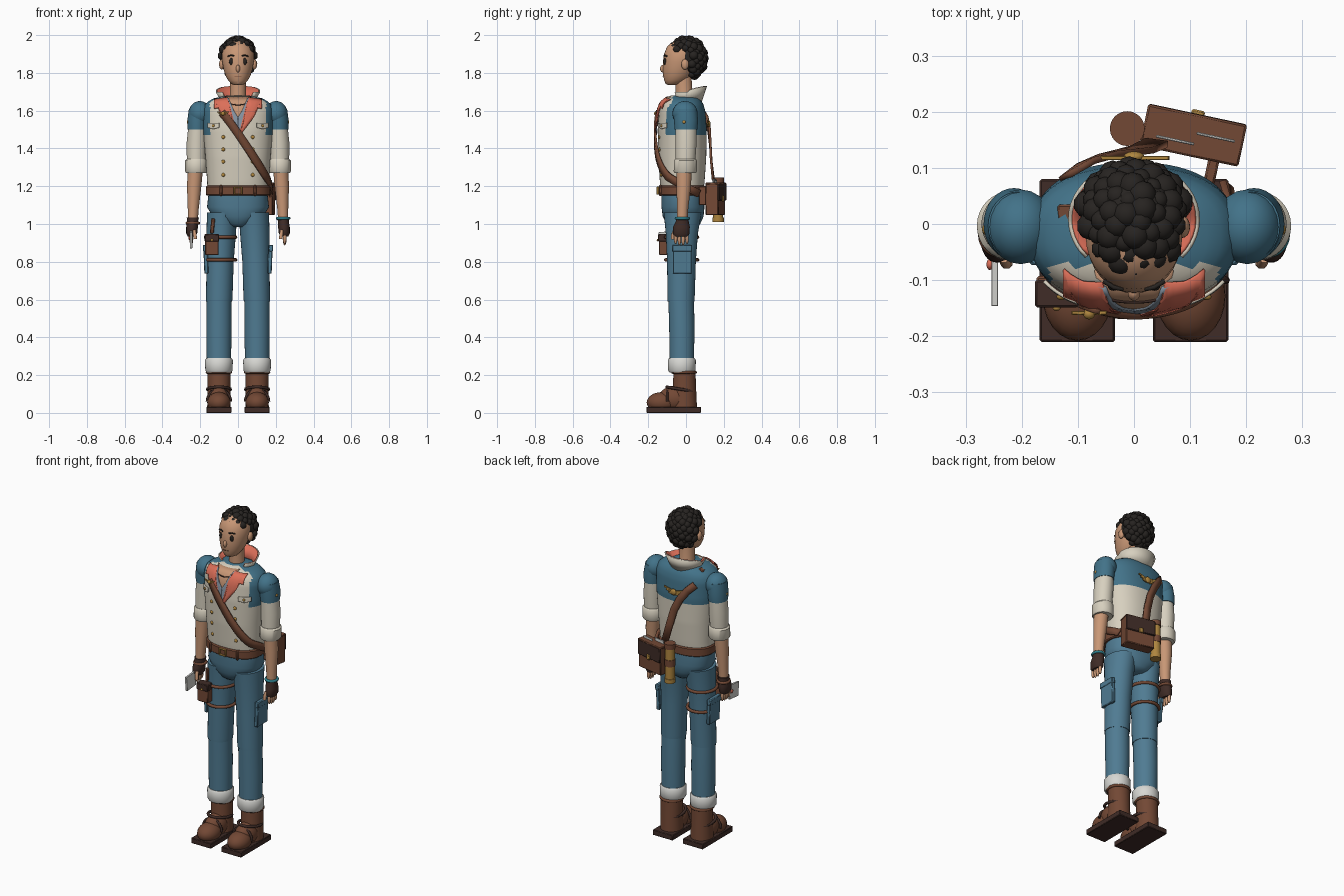
import bpy, bmesh, math
from math import sin, cos, pi, radians
from mathutils import Vector, Matrix

if "Cube" in bpy.data.objects:
    bpy.data.objects.remove(bpy.data.objects["Cube"])

COL = dict(blue=(.055, .17, .25), denim=(.08, .20, .29), cream=(.68, .63, .52), brown=(.17, .065, .035),
           dark=(.05, .025, .02), skin=(.58, .31, .18), coral=(.72, .16, .10), gold=(.43, .24, .05),
           hair=(.02, .017, .015), white=(.68, .68, .65), teal=(.03, .22, .27), shirt=(.25, .31, .38))
MAT = {}
for k, c in COL.items():
    MAT[k] = bpy.data.materials.new(k)
    MAT[k].diffuse_color = (*c, 1)


def finish(name, bm, mat, solid=0):
    bmesh.ops.recalc_face_normals(bm, faces=bm.faces)
    me = bpy.data.meshes.new(name)
    bm.to_mesh(me)
    bm.free()
    me.materials.append(MAT[mat])
    me.shade_smooth()
    me.set_sharp_from_angle(angle=radians(40))
    ob = bpy.data.objects.new(name, me)
    bpy.context.collection.objects.link(ob)
    if solid:
        m = ob.modifiers.new("thickness", 'SOLIDIFY')
        m.thickness, m.offset = solid, 0
    return ob


def loft(name, rings, mat, seg=32, n=2):
    """rings of (cx, cy, z, rx, ry), superellipse exponent n"""
    bm = bmesh.new()
    se = lambda c: math.copysign(abs(c) ** (2 / n), c)
    R = [[bm.verts.new((cx + rx * se(cos(2 * pi * i / seg)), cy + ry * se(sin(2 * pi * i / seg)), z))
          for i in range(seg)] for cx, cy, z, rx, ry in rings]
    for a, b in zip(R, R[1:]):
        for i in range(seg):
            j = (i + 1) % seg
            bm.faces.new((a[i], a[j], b[j], b[i]))
    bm.faces.new(R[0])
    bm.faces.new(R[-1])
    return finish(name, bm, mat)


def ball(name, c, r, mat, seg=20):
    bm = bmesh.new()
    bmesh.ops.create_uvsphere(bm, u_segments=seg, v_segments=seg * 2 // 3, radius=1,
                              matrix=Matrix.Translation(c) @ Matrix.Diagonal((*r, 1)))
    return finish(name, bm, mat)


def box(name, c, s, mat, rot=(0, 0, 0), bev=.004):
    bm = bmesh.new()
    bmesh.ops.create_cube(bm, size=1, matrix=Matrix.Diagonal((*s, 1)))
    if bev:
        bmesh.ops.bevel(bm, geom=bm.edges[:], offset=min(bev, min(s) * .3), segments=1, affect='EDGES')
    ob = finish(name, bm, mat)
    ob.location, ob.rotation_euler = c, rot
    return ob


def tube(name, pts, r, mat, cyclic=False):
    cu = bpy.data.curves.new(name, 'CURVE')
    cu.dimensions, cu.bevel_depth, cu.bevel_resolution, cu.use_fill_caps = '3D', r, 2, True
    sp = cu.splines.new('POLY')
    sp.points.add(len(pts) - 1)
    for p, q in zip(sp.points, pts):
        p.co = (*q, 1)
    sp.use_cyclic_u = cyclic
    cu.materials.append(MAT[mat])
    ob = bpy.data.objects.new(name, cu)
    bpy.context.collection.objects.link(ob)


def hoop(name, c, rx, ry, r, mat, tilt=0):
    tube(name, [(c[0] + rx * cos(a), c[1] + ry * sin(a), c[2] + tilt * sin(a))
                for a in [2 * pi * i / 28 for i in range(28)]], r, mat, True)


# torso section: (z, rx, ry), used both for the body and for placing things on it
KEYS = [(1.17, .162, .112), (1.22, .163, .118), (1.35, .172, .127), (1.5, .185, .13),
        (1.6, .187, .122), (1.64, .172, .11), (1.665, .13, .09), (1.68, .06, .06)]
CY, N = -.02, 2.3


def section(z):
    for a, b in zip(KEYS, KEYS[1:]):
        if z <= b[0]:
            t = max(0, (z - a[0]) / (b[0] - a[0]))
            return [a[k] + t * (b[k] - a[k]) for k in (1, 2)]
    return KEYS[-1][1:]


def surf(x, z, off=0, side=-1):
    rx, ry = section(z)
    t = min(abs(x) / rx, .985)
    return Vector((x, CY + side * (ry * (1 - t ** N) ** (1 / N) + off), z))


def patch(name, poly, off, mat, side=-1):
    bm = bmesh.new()
    bm.faces.new([bm.verts.new((x, 0, z)) for x, z in poly])
    bmesh.ops.triangulate(bm, faces=bm.faces[:])
    bmesh.ops.subdivide_edges(bm, edges=bm.edges[:], cuts=5, use_grid_fill=True)
    for v in bm.verts:
        v.co = surf(v.co.x, v.co.z, off, side)
    return finish(name, bm, mat, .006)


def ribbon(name, pts, w, mat):
    bm = bmesh.new()
    rows = []
    for i, p in enumerate(pts):
        t = (pts[min(i + 1, len(pts) - 1)] - pts[max(i - 1, 0)]).normalized()
        nrm = Vector((p.x / .17 ** 2, (p.y - CY) / .125 ** 2, 0)).normalized()
        s = t.cross(nrm).normalized() * w / 2
        rows.append((bm.verts.new(p + s), bm.verts.new(p - s)))
    for a, b in zip(rows, rows[1:]):
        bm.faces.new((a[0], a[1], b[1], b[0]))
    return finish(name, bm, mat, .012)


# torso: cream vest with a blue yoke over shoulders and back
zs = [1.17 + .51 * i / 34 for i in range(35)]
torso = loft("torso", [(0, CY, z, *section(z)) for z in zs], "cream", 64, N)
torso.data.materials.append(MAT["blue"])
for p in torso.data.polygons:
    x, y, z = p.center
    if z > 1.47 and (y > -.07 or abs(x) > .15):
        p.material_index = 1

# open neck, lapels, collar
patch("chest_skin", [(-.07, 1.672), (.07, 1.672), (0, 1.52)], .004, "skin")
for s in (-1, 1):
    patch("shirt_edge", [(s * .075, 1.665), (s * .05, 1.665), (s * .022, 1.6), (0, 1.565), (0, 1.47)], .008, "shirt")
    patch("lapel", [(s * .055, 1.67), (s * .125, 1.66), (s * .125, 1.61), (s * .1, 1.615),
                    (s * .08, 1.56), (s * .004, 1.46), (s * .03, 1.54)], .013, "coral")
tube("necklace", [surf(x / 100, 1.645 - .015 * cos(x / 4), .006) for x in range(-6, 7)], .003, "dark")
for name, d, mat in (("collar_outer", 0, "cream"), ("collar_inner", .006, "coral")):
    bm = bmesh.new()
    rows = []
    for i in range(33):
        a = radians(-42 + 264 * i / 32)
        rows.append([bm.verts.new(((r - d) * cos(a), .008 + (q - d) * sin(a), z))
                     for r, q, z in ((.078, .07, 1.64), (.115, .1, 1.698 + .032 * max(0, sin(a + 0)) ** .5))])
    for a, b in zip(rows, rows[1:]):
        bm.faces.new((a[0], a[1], b[1], b[0]))
    finish(name, bm, mat, .006)

# vest buttons and chest pocket flaps
for s in (-1, 1):
    for z in (1.26, 1.33, 1.395, 1.46):
        ball("vest_button", surf(s * .078, z), (.01, .007, .01), "gold", 12)
    patch("chest_flap", [(s * .1, 1.535), (s * .16, 1.535), (s * .16, 1.51), (s * .13, 1.503), (s * .1, 1.51)],
          .007, "cream")
    ball("flap_button", surf(s * .13, 1.52, .01), (.008, .006, .008), "gold", 12)

# head, face
loft("head", [(0, y, z, rx, ry) for y, z, rx, ry in (
    (-.075, 1.735, .02, .02), (-.066, 1.742, .036, .042), (-.055, 1.76, .052, .06), (-.045, 1.785, .066, .076),
    (-.036, 1.82, .077, .088), (-.028, 1.86, .084, .094), (-.022, 1.9, .086, .094), (-.02, 1.94, .072, .08),
    (-.02, 1.97, .035, .04))], "skin")
loft("neck", [(0, -.005, 1.63, .052, .052), (0, -.01, 1.68, .042, .044), (0, -.015, 1.79, .042, .044)], "skin")
ball("nose", (0, -.123, 1.822), (.011, .014, .02), "skin")
tube("mouth", [(x / 1000, -.122 + abs(x) / 4000, 1.782) for x in (-18, 0, 18)], .002, "brown")
for s in (-1, 1):
    ball("eye", (s * .036, -.111, 1.86), (.011, .008, .019), "hair", 16)
    tube("eyebrow", [(s * .02, -.116, 1.889), (s * .036, -.113, 1.894), (s * .054, -.102, 1.888)], .004, "hair")
    ball("ear", (s * .086, -.005, 1.845), (.014, .02, .028), "skin", 16)

# curly hair: a cap covered with ball curls
ball("hair_cap", (0, .024, 1.885), (.092, .078, .1), "hair")
bm = bmesh.new()
for i in range(150):
    v = 1 - 2 * (i + .5) / 150
    a, h = i * 2.39996, math.sqrt(1 - v * v)
    c = Vector((.088 * h * cos(a), .004 + .094 * h * sin(a), 1.877 + .099 * v))
    if c.z > 1.918 or (c.y > .03 and c.z > 1.77):
        bmesh.ops.create_icosphere(bm, subdivisions=2, radius=.022 + .004 * sin(i * 7),
                                   matrix=Matrix.Translation(c))
finish("hair_curls", bm, "hair")

for s in (-1, 1):
    # arm
    ball("shoulder", (s * .202, -.005, 1.585), (.06, .067, .066), "blue")
    loft("sleeve_upper", [(s * .208, -.003, 1.61, .052, .06), (s * .214, 0, 1.55, .054, .064),
                          (s * .216, 0, 1.5, .052, .06)], "blue")
    loft("sleeve_lower", [(s * .215, 0, 1.515, .048, .056), (s * .219, 0, 1.43, .053, .056),
                          (s * .221, -.003, 1.33, .05, .052)], "cream")
    loft("sleeve_cuff", [(s * .221, -.004, 1.27, .054, .056), (s * .221, -.004, 1.278, .059, .061),
                         (s * .221, -.003, 1.335, .059, .061), (s * .22, -.003, 1.345, .05, .054)], "cream")
    loft("forearm", [(s * .225, -.01, 1.3, .04, .042), (s * .232, -.012, 1.2, .038, .038),
                     (s * .237, -.018, 1.08, .029, .03), (s * .24, -.02, 1.0, .026, .028)], "skin")
    loft("glove", [(s * .246, -.025, .935, .02, .036), (s * .245, -.025, .95, .029, .044),
                   (s * .243, -.024, .985, .031, .044), (s * .24, -.02, 1.015, .029, .034),
                   (s * .239, -.019, 1.035, .033, .034)], "dark")
    hoop("wrist_band", (s * .239, -.019, 1.03 if s > 0 else 1.005), .031, .033, .008, "teal" if s > 0 else "brown")
    for k in range(4):
        y = -.055 + .02 * k
        ball("finger", (s * .247, y, .925 - .006 * (k in (1, 2))), (.01, .0095, .032), "skin", 12)
    tube("thumb", [(s * .232, -.06, .965), (s * .228, -.07, .94), (s * .226, -.07, .92)], .01, "skin")
    ball("shoulder_button", (s * .263, -.01, 1.54), (.008, .01, .01), "gold", 12)

    # leg
    loft("thigh", [(s * .1, -.026, .59, .069, .071), (s * .099, -.026, .61, .07, .072),
                   (s * .095, -.024, .8, .072, .076), (s * .089, -.022, .95, .078, .085),
                   (s * .084, -.018, 1.06, .08, .1)], "denim")
    loft("shin", [(s * .101, -.022, .26, .064, .064), (s * .101, -.022, .45, .067, .067),
                  (s * .1, -.026, .62, .066, .068)], "denim")
    loft("trouser_cuff", [(s * .101, -.022, .215, .066, .066), (s * .101, -.022, .225, .072, .073),
                          (s * .101, -.022, .28, .074, .074), (s * .101, -.022, .29, .067, .067)], "white")
    box("cargo_pocket", (s * .17, -.02, .812), (.022, .1, .15), "denim", (0, s * .04, 0))
    box("pocket_flap", (s * .174, -.02, .872), (.024, .106, .035), "denim", (0, s * .04, 0))

    # boot
    box("boot_sole", (s * .101, -.065, .016), (.134, .29, .032), "dark", bev=.003)
    loft("boot_shaft", [(s * .101, -.01, .03, .062, .068), (s * .101, -.008, .12, .06, .062),
                        (s * .101, -.008, .225, .062, .058)], "brown")
    ball("boot_toe", (s * .101, -.128, .055), (.062, .08, .055), "brown", 24)
    ball("boot_instep", (s * .101, -.06, .075), (.058, .085, .068), "brown", 24)
    hoop("boot_rim", (s * .101, -.01, .215), .062, .06, .008, "brown")
    hoop("ankle_strap", (s * .101, -.028, .125), .061, .074, .008, "dark", -.012)
    tube("instep_strap", [(s * .101 + .063 * cos(a), -.1, .06 + .065 * sin(a))
                          for a in [pi * i / 12 for i in range(13)]], .007, "dark")

# hips, belt
loft("hips", [(0, -.015, .985, .04, .07), (0, -.015, 1.0, .075, .09), (0, -.015, 1.04, .135, .108),
              (0, -.016, 1.09, .164, .114), (0, -.018, 1.17, .155, .112)], "denim", 48, N)
loft("belt", [(0, CY, 1.15, .165, .118), (0, CY, 1.155, .17, .124), (0, CY, 1.197, .17, .124),
              (0, CY, 1.203, .164, .118)], "brown", 48, N)
for x, w, h in ((-.02, .007, .042), (.02, .007, .042)):
    box("buckle_side", (x, -.149, 1.177), (w, .012, h), "gold")
for z in (1.159, 1.195):
    box("buckle_bar", (0, -.149, z), (.046, .012, .007), "gold")
for x in (-.09, .09):
    box("belt_loop", (x, -.135, 1.177), (.014, .014, .058), "brown", (0, 0, 3 * x))

# cross-body strap
ribbon("strap_front", [surf(-.085 + .247 * t, 1.59 - .36 * t ** 1.1, .014) for t in [i / 20 for i in range(21)]]
       + [Vector((.178, .01, 1.19)), Vector((.165, .07, 1.16))], .042, "brown")
ribbon("strap_back", [Vector(p) for p in ((-.12, .085, 1.59), (-.085, .108, 1.555), (-.045, .122, 1.5),
       (-.01, .128, 1.43), (.015, .133, 1.34), (.04, .145, 1.23))], .042, "brown")
box("strap_shoulder_tab", (-.12, .02, 1.655), (.03, .03, .02), "brown", (0, -.4, 0))

# gold winged clasps on chest and back
for name, c, side in (("chest_pin", surf(-.08, 1.585, .025), -1), ("back_pin", surf(0, 1.53, .012, 1), 1)):
    k = .5 if side < 0 else 1
    ball(name, c, (.016 * k + .003, .01, .016 * k + .003), "gold", 14)
    for s in (-1, 1):
        for j in range(3):
            box(name + "_wing", c + Vector((s * k * (.036 - .007 * j), -side * .002, k * (.012 - .011 * j))),
                (k * (.055 - .014 * j), .007, k * .01), "gold", (0, -s * .25, 0), .001)

# satchel behind the left hip, with papers and a scroll case
rz = -.21
M = Matrix.Translation((.105, .155, 1.13)) @ Matrix.Rotation(rz, 4, 'Z')
for name, c, s, mat in (("satchel", (0, 0, 0), (.175, .068, .165), "brown"),
                        ("satchel_flap", (0, .036, .04), (.18, .012, .09), "dark"),
                        ("satchel_lid", (0, .003, .083), (.18, .076, .012), "brown"),
                        ("satchel_clasp", (0, .044, .005), (.024, .01, .03), "gold"),
                        ("paper", (-.03, -.012, .085), (.07, .005, .045), "white"),
                        ("paper", (.04, .008, .08), (.07, .005, .045), "white"),
                        ("satchel_tab", (.045, -.052, .02), (.02, .05, .1), "brown")):
    box(name, M @ Vector(c), s, mat, (0, 0, rz))
for name, z0, z1, r, mat in (("scroll_case", 1.02, 1.23, .027, "gold"), ("case_cap_top", 1.215, 1.245, .031, "brown"),
                             ("case_cap_bottom", 1.01, 1.035, .031, "gold"), ("case_band", 1.11, 1.15, .03, "brown")):
    loft(name, [(-.012, .17, z0, r, r), (-.012, .17, z1, r, r)], mat, 24)

# thigh pouch on the right leg
for z in (.93, .81):
    hoop("thigh_strap", (-.092, -.023, z), .08, .085, .009, "brown")
box("thigh_pouch", (-.138, -.118, .89), (.072, .05, .11), "brown")
box("thigh_pouch_flap", (-.138, -.124, .927), (.077, .05, .04), "dark")
ball("thigh_pouch_button", (-.138, -.15, .915), (.007, .005, .007), "gold", 12)
box("thigh_hanger", (-.135, -.1, .99), (.02, .014, .08), "brown", (.1, .1, 0))

# card held in the right hand, with a red seal
box("card", (-.248, -.1, .918), (.012, .085, .085), "white", (.1, 0, 0), .001)
ball("card_seal", (-.257, -.072, .925), (.006, .01, .01), "coral", 12)

for m in bpy.data.materials:
    if m.users and not m.is_grease_pencil:
        m.use_nodes = True
        m.node_tree.nodes["Principled BSDF"].inputs["Base Color"].default_value = m.diffuse_color
